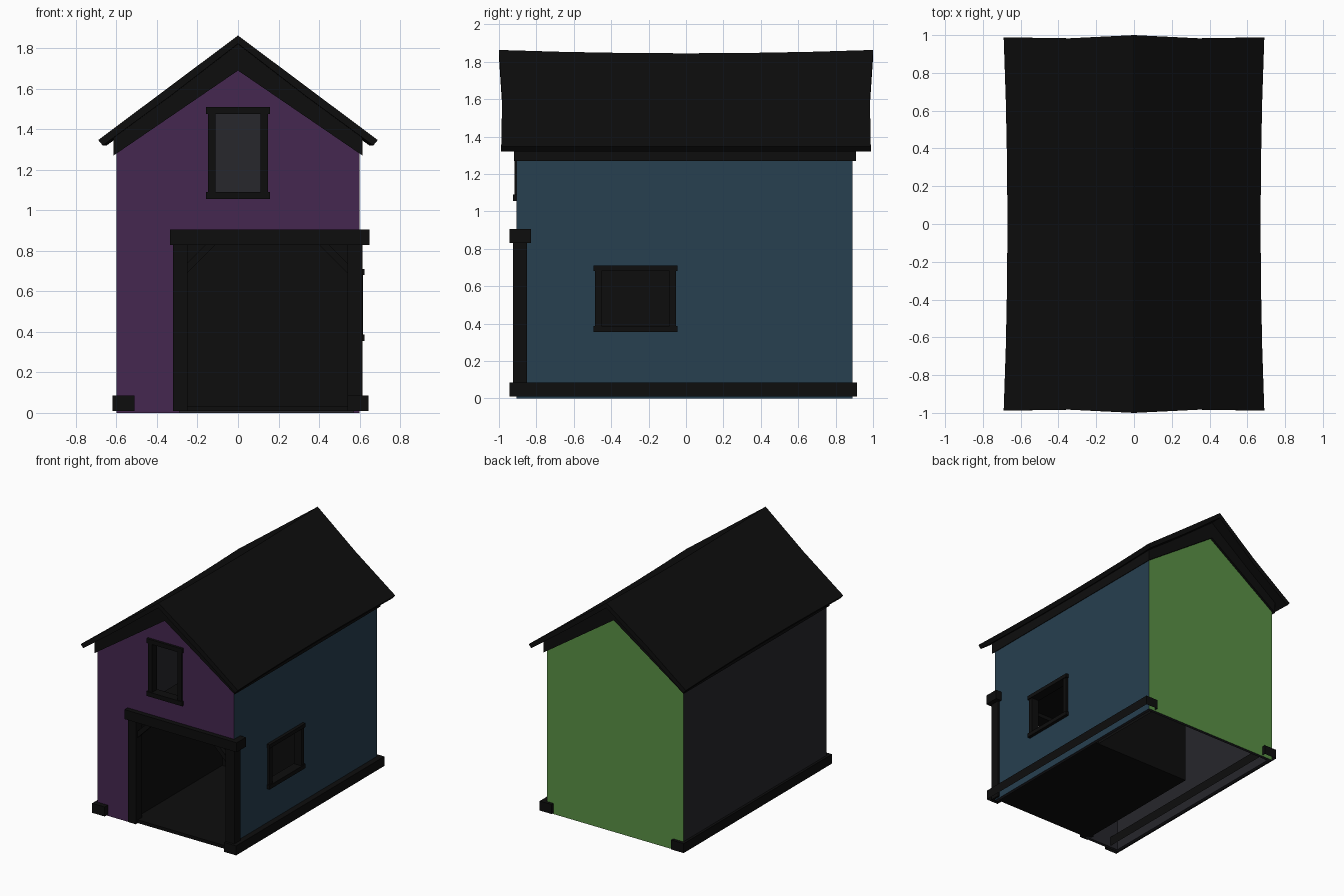
import bpy, bmesh

if "Cube" in bpy.data.objects:
    bpy.data.objects.remove(bpy.data.objects["Cube"])


def mat(name, r, g, b):
    m = bpy.data.materials.new(name)
    m.diffuse_color = (r, g, b, 1)
    m.use_nodes = True
    m.node_tree.nodes["Principled BSDF"].inputs["Base Color"].default_value = m.diffuse_color
    return m


DARK = mat("dark_timber", 0.004, 0.004, 0.004)
PURPLE = mat("front_plaster", 0.06, 0.02, 0.08)
GREEN = mat("back_plaster", 0.10, 0.28, 0.06)
BLUE = mat("side_plaster", 0.02, 0.05, 0.08)
SHADE = mat("left_plaster", 0.02, 0.02, 0.025)


def finish(name, bm, mats=(DARK,)):
    bmesh.ops.recalc_face_normals(bm, faces=bm.faces)
    me = bpy.data.meshes.new(name)
    bm.to_mesh(me)
    bm.free()
    for m in mats:
        me.materials.append(m)
    ob = bpy.data.objects.new(name, me)
    bpy.context.collection.objects.link(ob)
    return ob


def box(name, x, y, z, open_bottom=False):
    bm = bmesh.new()
    bmesh.ops.create_cube(bm, size=1)
    for v in bm.verts:
        v.co = [(a + b) / 2 + c * (b - a) for (a, b), c in zip((x, y, z), v.co)]
    ob = finish(name, bm)
    if open_bottom:
        bm = bmesh.new()
        bm.from_mesh(ob.data)
        bm.normal_update()
        low = [f for f in bm.faces if f.normal.z < -0.9]
        bmesh.ops.delete(bm, geom=low, context='FACES_ONLY')
        bm.to_mesh(ob.data)
        bm.free()
    return ob


def prism(name, profile, y0, y1, mats=(DARK,)):
    """Extrude an x,z outline along y."""
    bm = bmesh.new()
    f = bm.faces.new([bm.verts.new((x, y0, z)) for x, z in profile])
    ext = bmesh.ops.extrude_face_region(bm, geom=[f])
    for v in ext["geom"]:
        if isinstance(v, bmesh.types.BMVert):
            v.co.y = y1
    return finish(name, bm, mats)


def cut(ob, cutter):
    cutter.hide_render = True
    m = ob.modifiers.new("cut", 'BOOLEAN')
    m.operation, m.solver, m.object = 'DIFFERENCE', 'EXACT', cutter
    bpy.context.view_layer.objects.active = ob
    bpy.ops.object.modifier_apply(modifier=m.name)
    bpy.data.objects.remove(cutter)


# Walls: gabled shell, open below, with garage and window openings
walls = prism("walls", [(-0.6, 0), (0.6, 0), (0.6, 1.3), (0, 1.72), (-0.6, 1.3)],
              -0.905, 0.89, (SHADE, PURPLE, GREEN, BLUE))
for p in walls.data.polygons:
    n = p.normal
    p.material_index = 1 if n.y < -0.5 else 2 if n.y > 0.5 else 3 if n.x > 0.5 else 0
cut(walls, prism("inner_cut", [(-0.575, -0.2), (0.575, -0.2), (0.575, 1.285),
                               (0, 1.69), (-0.575, 1.285)], -0.88, 0.865))
cut(walls, box("garage_cut", (-0.29, 0.57), (-1.2, -0.8), (-0.3, 0.86)))
cut(walls, box("front_window_cut", (-0.125, 0.125), (-1.2, -0.8), (1.075, 1.49)))
cut(walls, box("side_window_cut", (0.5, 0.8), (-0.465, -0.075), (0.37, 0.695)))

# Garage room: floor, back, inner side and ceiling
box("garage_floor", (-0.31, 0.58), (-0.9, 0.23), (0.01, 0.035))
box("garage_back_wall", (-0.31, 0.575), (0.21, 0.23), (0.01, 0.87))
box("garage_inner_wall", (-0.31, -0.285), (-0.88, 0.23), (0.01, 0.87))
box("garage_ceiling", (-0.31, 0.575), (-0.88, 0.23), (0.86, 0.88))

# Garage frame with corner braces
box("garage_lintel", (-0.335, 0.65), (-0.945, -0.83), (0.83, 0.905))
for n, a, b in (("left", -0.32, -0.25), ("right", 0.54, 0.615)):
    box("garage_post_" + n, (a, b), (-0.925, -0.85), (0.01, 0.84))
for n, x, s in (("left", -0.25, 1), ("right", 0.54, -1)):
    prism("garage_brace_" + n, [(x, 0.69), (x, 0.74), (x + s * 0.09, 0.83),
                                (x + s * 0.14, 0.83)], -0.905, -0.87)

# Ground sills along both sides
box("right_sill", (0.54, 0.645), (-0.945, 0.915), (0.01, 0.085), True)
box("left_sill", (-0.62, -0.51), (-0.945, 0.915), (0.01, 0.085), True)

# Front window frame
for n, z in (("sill", (1.055, 1.09)), ("head", (1.475, 1.51))):
    box("front_window_" + n, (-0.157, 0.157), (-0.925, -0.85), z)
for n, x in (("left", (-0.148, -0.112)), ("right", (0.112, 0.148))):
    box("front_window_jamb_" + n, x, (-0.918, -0.855), (1.08, 1.485))

# Side window frame
for n, z in (("sill", (0.355, 0.387)), ("head", (0.68, 0.71))):
    box("side_window_" + n, (0.55, 0.625), (-0.495, -0.045), z)
for n, y in (("front", (-0.487, -0.452)), ("back", (-0.088, -0.053))):
    box("side_window_jamb_" + n, (0.555, 0.618), y, (0.375, 0.69))

# Thick roof frame under the covering
prism("roof_frame", [(-0.615, 1.27), (0, 1.69), (0.615, 1.27), (0.615, 1.37),
                     (0, 1.825), (-0.615, 1.37)], -0.92, 0.908)

# Sagging roof covering: chevron cross-sections lofted along y
bm = bmesh.new()
rings = []
for t in (-1, -0.66, -0.33, 0, 0.33, 0.66, 1):
    ex, rz = 0.67 + 0.02 * t * t, 1.845 + 0.018 * t * t
    ez = 1.347
    top = [(-ex, ez, 0.988), (-ex / 2, (ez + rz) / 2, 0.983), (0, rz, 1.0),
           (ex / 2, (ez + rz) / 2, 0.983), (ex, ez, 0.988)]
    under = [(x * 0.968, z - (0.027 if abs(x) > 0.5 else 0.04), k) for x, z, k in reversed(top)]
    rings.append([bm.verts.new((x, t * k, z)) for x, z, k in top + under])
for a, b in zip(rings, rings[1:]):
    for i in range(10):
        j = (i + 1) % 10
        bm.faces.new((a[i], a[j], b[j], b[i]))
for r in (rings[0], rings[-1]):
    for i in range(4):
        bm.faces.new((r[i], r[i + 1], r[8 - i], r[9 - i]))
finish("roof", bm)
